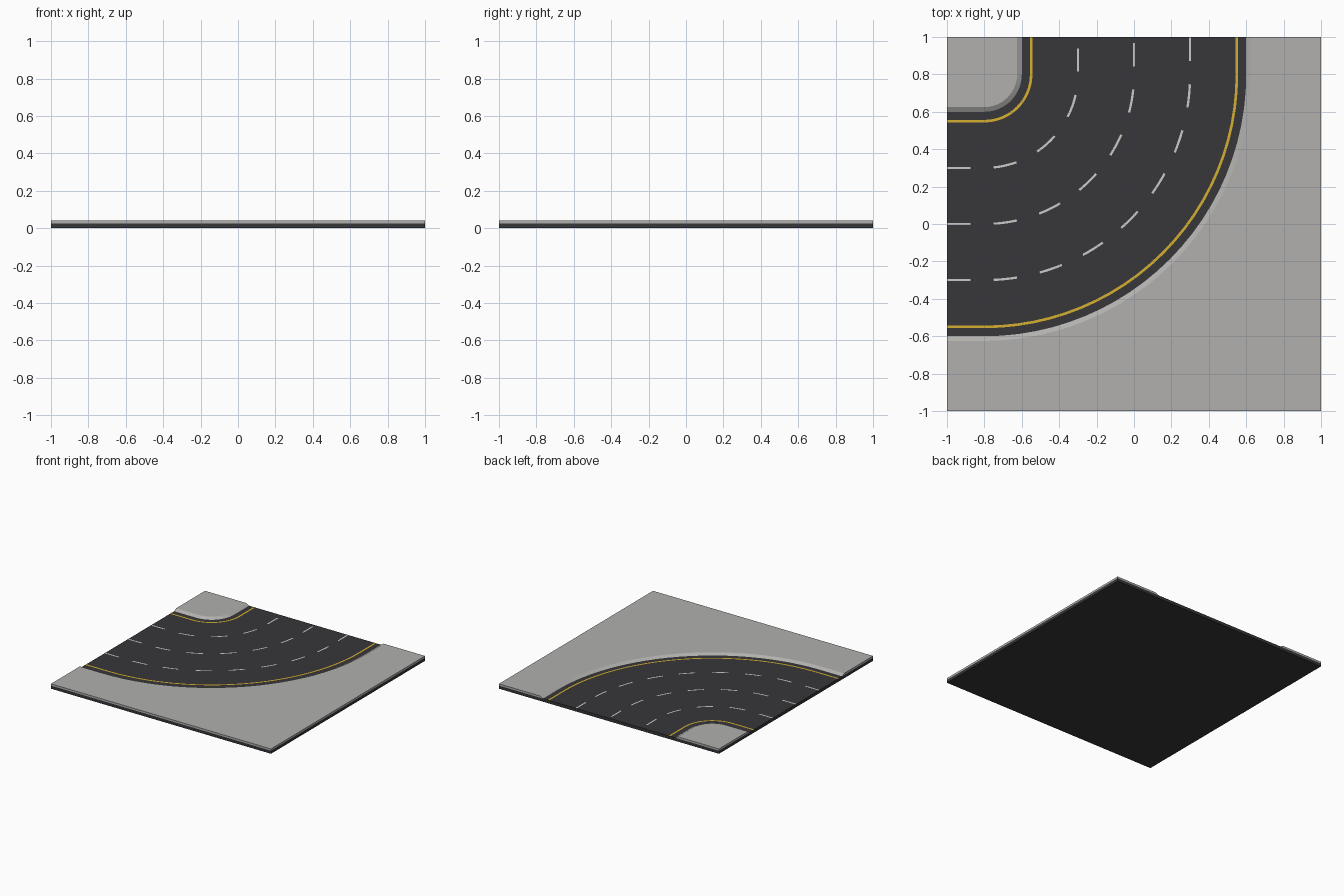
import bpy, bmesh, math

if "Cube" in bpy.data.objects:
    bpy.data.objects.remove(bpy.data.objects["Cube"])

CX, CY = -0.8, 0.8       # centre of the bend
ROAD_Z, PAVE_Z = 0.025, 0.04
SEGS = 24


def material(name, rgb):
    m = bpy.data.materials.new(name)
    m.diffuse_color = (*rgb, 1)
    m.use_nodes = True
    m.node_tree.nodes["Principled BSDF"].inputs["Base Color"].default_value = m.diffuse_color
    return m


asphalt = material("asphalt", (0.038, 0.038, 0.042))
concrete = material("concrete", (0.44, 0.435, 0.42))
kerbstone = material("kerbstone", (0.33, 0.33, 0.32))
yellow = material("yellow_paint", (0.66, 0.43, 0.03))
white = material("white_paint", (0.75, 0.75, 0.75))


def finish(bm, name, mat):
    bmesh.ops.recalc_face_normals(bm, faces=bm.faces)
    me = bpy.data.meshes.new(name)
    bm.to_mesh(me)
    bm.free()
    me.materials.append(mat)
    ob = bpy.data.objects.new(name, me)
    bpy.context.collection.objects.link(ob)
    return ob


def point(r, s):
    """Point at distance s along the lane of radius r, from left edge to back edge."""
    arc = r * math.pi / 2
    if s <= 0.2:
        return (-1 + s, CY - r)
    if s >= 0.2 + arc:
        return (CX + r, CY + s - 0.2 - arc)
    a = (s - 0.2) / r
    return (CX + r * math.sin(a), CY - r * math.cos(a))


def lane(r):
    """Full bend path with straight ends."""
    arc = r * math.pi / 2
    return [(-1, CY - r)] + [point(r, 0.2 + arc * i / SEGS) for i in range(SEGS + 1)] + [(CX + r, 1)]


def prism(bm, low, high, z0, z1):
    """Solid between two matching outlines."""
    lo = [bm.verts.new((x, y, z0)) for x, y in low]
    hi = [bm.verts.new((x, y, z1)) for x, y in high]
    bm.faces.new(lo[::-1])
    bm.faces.new(hi)
    for i in range(len(lo)):
        j = (i + 1) % len(lo)
        bm.faces.new((lo[i], lo[j], hi[j], hi[i]))


def ribbon(bm, inner, outer, z):
    a = [bm.verts.new((x, y, z)) for x, y in inner]
    b = [bm.verts.new((x, y, z)) for x, y in outer]
    for i in range(len(a) - 1):
        bm.faces.new((b[i], b[i + 1], a[i + 1], a[i]))


# Road slab
bm = bmesh.new()
square = [(-1, -1), (1, -1), (1, 1), (-1, 1)]
prism(bm, square, square, 0, ROAD_Z)
finish(bm, "road_slab", asphalt)

# Pavements with a sloped kerb facing the road
for name, r, top_r, corners in (
        ("inner_pavement", 0.2, 0.175, [(-1, 1)]),
        ("outer_pavement", 1.4, 1.425, [(1, 1), (1, -1), (-1, -1)])):
    bm = bmesh.new()
    prism(bm, lane(r) + corners, lane(top_r) + corners, ROAD_Z, PAVE_Z)
    finish(bm, name, concrete)

# Solid yellow edge lines
for name, r in (("inner_edge_line", 0.25), ("outer_edge_line", 1.35)):
    bm = bmesh.new()
    ribbon(bm, lane(r - 0.007), lane(r + 0.007), ROAD_Z + 0.001)
    finish(bm, name, yellow)

# Dashed white lane lines
for name, r in (("inner_lane_dashes", 0.5), ("middle_lane_dashes", 0.8), ("outer_lane_dashes", 1.1)):
    bm = bmesh.new()
    total = 0.4 + r * math.pi / 2
    s = 0.0
    while s + 0.12 < total:
        stops = [min(s + 0.125 * i / 4, total) for i in range(5)]
        mid = [point(r, t) for t in stops]
        sides = []
        for w in (-0.006, 0.006):
            row = []
            for x, y in mid:
                # Push the point sideways, away from the bend centre
                dx, dy = max(x - CX, 0), min(y - CY, 0)
                k = w / math.hypot(dx, dy)
                row.append((x + dx * k, y + dy * k))
            sides.append(row)
        ribbon(bm, sides[0], sides[1], ROAD_Z + 0.001)
        s += 0.25
    ob = finish(bm, name, white)
